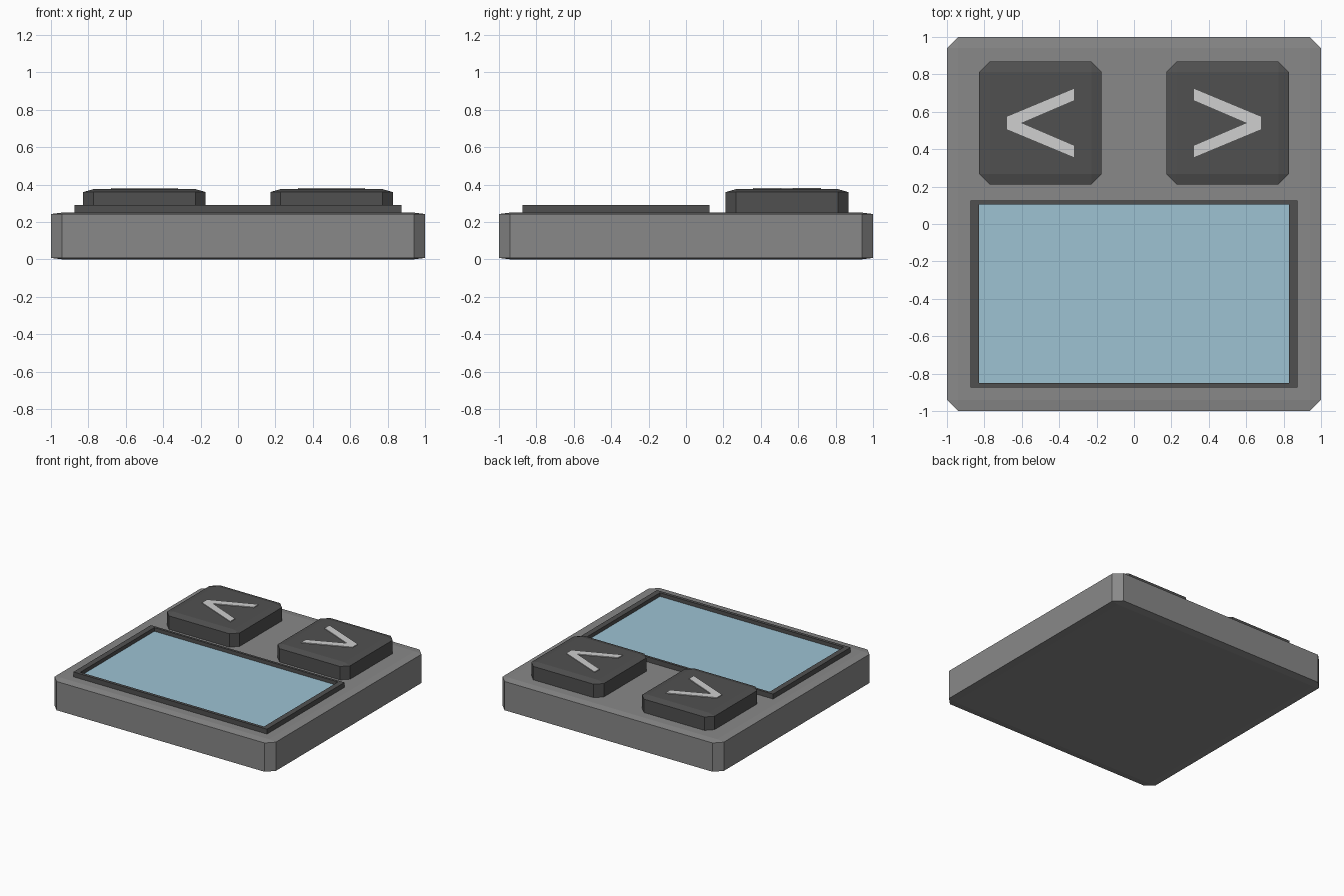
import bpy, bmesh
from mathutils import Matrix, Vector

if "Cube" in bpy.data.objects:
    bpy.data.objects.remove(bpy.data.objects["Cube"])


def material(name, rgb):
    m = bpy.data.materials.new(name)
    m.diffuse_color = (*rgb, 1.0)
    m.use_nodes = True
    m.node_tree.nodes["Principled BSDF"].inputs["Base Color"].default_value = m.diffuse_color
    return m


GREY = material("casing grey", (0.25, 0.25, 0.25))
DARK = material("dark grey", (0.081, 0.081, 0.081))
BLUE = material("screen blue", (0.34, 0.54, 0.65))
LIGHT = material("light grey", (0.62, 0.62, 0.62))


def finish(bm, name, *mats):
    bmesh.ops.recalc_face_normals(bm, faces=bm.faces)
    me = bpy.data.meshes.new(name)
    bm.to_mesh(me)
    bm.free()
    for m in mats:
        me.materials.append(m)
    ob = bpy.data.objects.new(name, me)
    bpy.context.collection.objects.link(ob)
    return ob


def box(center, size, bevel=0.0):
    """Box whose bevel is squashed along with its height."""
    bm = bmesh.new()
    bmesh.ops.create_cube(bm, size=2)
    if bevel:
        bmesh.ops.bevel(bm, geom=bm.edges[:], offset=bevel * 2 / size[0],
                        segments=1, affect='EDGES')
    bmesh.ops.transform(bm, verts=bm.verts, matrix=Matrix.Translation(center)
                        @ Matrix.Diagonal((size[0] / 2, size[1] / 2, size[2] / 2, 1)))
    return bm


# Casing
finish(box((0, 0, 0.125), (2, 2, 0.25), 0.06), "casing", GREY)

# Screen frame with a recessed display face
bm = box((0, -0.375, 0.265), (1.75, 1.0, 0.05))
top = max(bm.faces, key=lambda f: f.calc_center_median().z)
bmesh.ops.inset_individual(bm, faces=[top], thickness=0.01)
for v in top.verts:
    v.co.x = 0.83 if v.co.x > 0 else -0.83
    v.co.y = 0.105 if v.co.y > -0.375 else -0.85
ext = bmesh.ops.extrude_discrete_faces(bm, faces=[top])["faces"][0]
for v in ext.verts:
    v.co.z -= 0.03
ext.material_index = 1
finish(bm, "screen", DARK, BLUE)

# Buttons with arrow plates, mirrored left and right
ARROW = [(0.68, 0.033), (0.32, 0.183), (0.32, 0.122), (0.605, 0.0),
         (0.32, -0.122), (0.32, -0.183), (0.68, -0.033)]
for side, s in (("left", -1), ("right", 1)):
    finish(box((s * 0.5, 0.54, 0.2825), (0.655, 0.655, 0.185), 0.054),
           side + "_button", DARK)
    bm = bmesh.new()
    face = bm.faces.new([bm.verts.new((s * x, 0.54 + y, 0.374)) for x, y in ARROW])
    geom = bmesh.ops.extrude_face_region(bm, geom=[face])["geom"]
    bmesh.ops.translate(bm, vec=Vector((0, 0, 0.007)),
                        verts=[g for g in geom if isinstance(g, bmesh.types.BMVert)])
    finish(bm, side + "_arrow", LIGHT)
